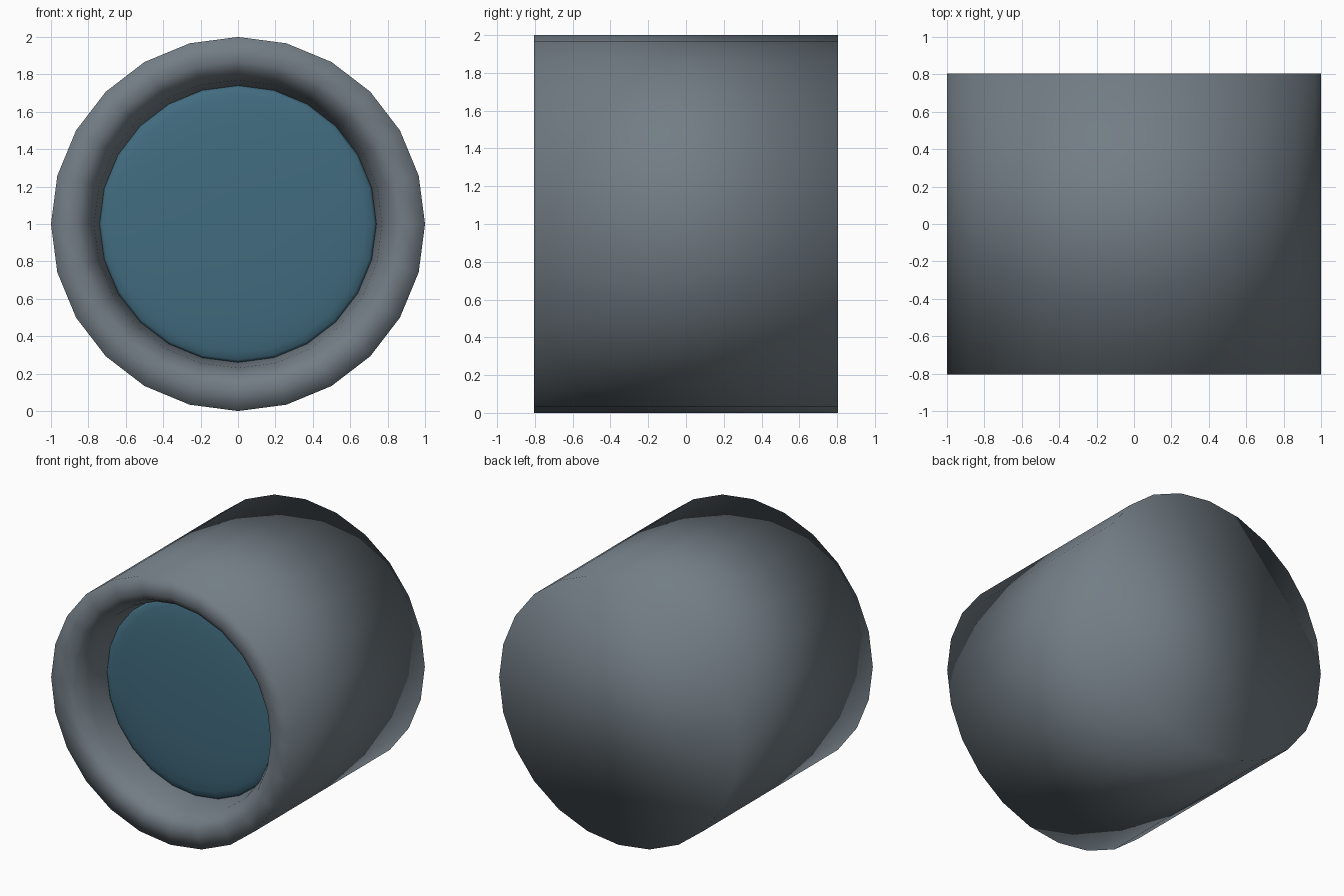
import bpy, bmesh
from math import sin, cos, pi

SIDES = 24
CENTRE_Z = 1.0

cube = bpy.data.objects.get("Cube")
if cube:
    bpy.data.objects.remove(cube, do_unlink=True)


def make_material(name, rgb):
    mat = bpy.data.materials.new(name)
    mat.use_nodes = True
    mat.diffuse_color = (*rgb, 1)
    bsdf = next(n for n in mat.node_tree.nodes if n.type == "BSDF_PRINCIPLED")
    bsdf.inputs["Base Color"].default_value = (*rgb, 1)
    bsdf.inputs["Roughness"].default_value = 0.6
    return mat


def lathe(name, profile, mat):
    """Closed smooth solid turned about the y axis; profile is (radius, y)."""
    bm = bmesh.new()
    rings = []
    for r, y in profile:
        angles = [2 * pi * i / SIDES for i in range(SIDES)]
        rings.append([bm.verts.new((r * cos(a), y, CENTRE_Z + r * sin(a)))
                      for a in angles])
    for a, b in zip(rings, rings[1:]):
        for i in range(SIDES):
            j = (i + 1) % SIDES
            bm.faces.new((a[i], a[j], b[j], b[i]))
    bm.faces.new(rings[0])
    bm.faces.new(rings[-1])
    bmesh.ops.recalc_face_normals(bm, faces=bm.faces)
    for f in bm.faces:
        f.smooth = True
    mesh = bpy.data.meshes.new(name)
    bm.to_mesh(mesh)
    bm.free()
    mesh.materials.append(mat)
    obj = bpy.data.objects.new(name, mesh)
    bpy.context.collection.objects.link(obj)
    return obj


grey = make_material("slate grey", (0.17, 0.205, 0.235))
blue = make_material("glass blue", (0.053, 0.148, 0.212))

# Barrel: flat back, straight side, rounded front lip and tapered recess
lathe("housing", [(1, 0.805), (1, -0.805), (0.87, -0.805), (0.82, -0.78),
                  (0.77, -0.69), (0.74, -0.51), (0.74, -0.46)], grey)

# Shallow domed glass at the bottom of the recess
dome = [(0.74 * cos(t), -0.51 - 0.06 * sin(t))
        for t in (pi / 2 * k / 8 for k in range(8))]
lathe("lens", [(0.74, -0.48)] + dome, blue)
